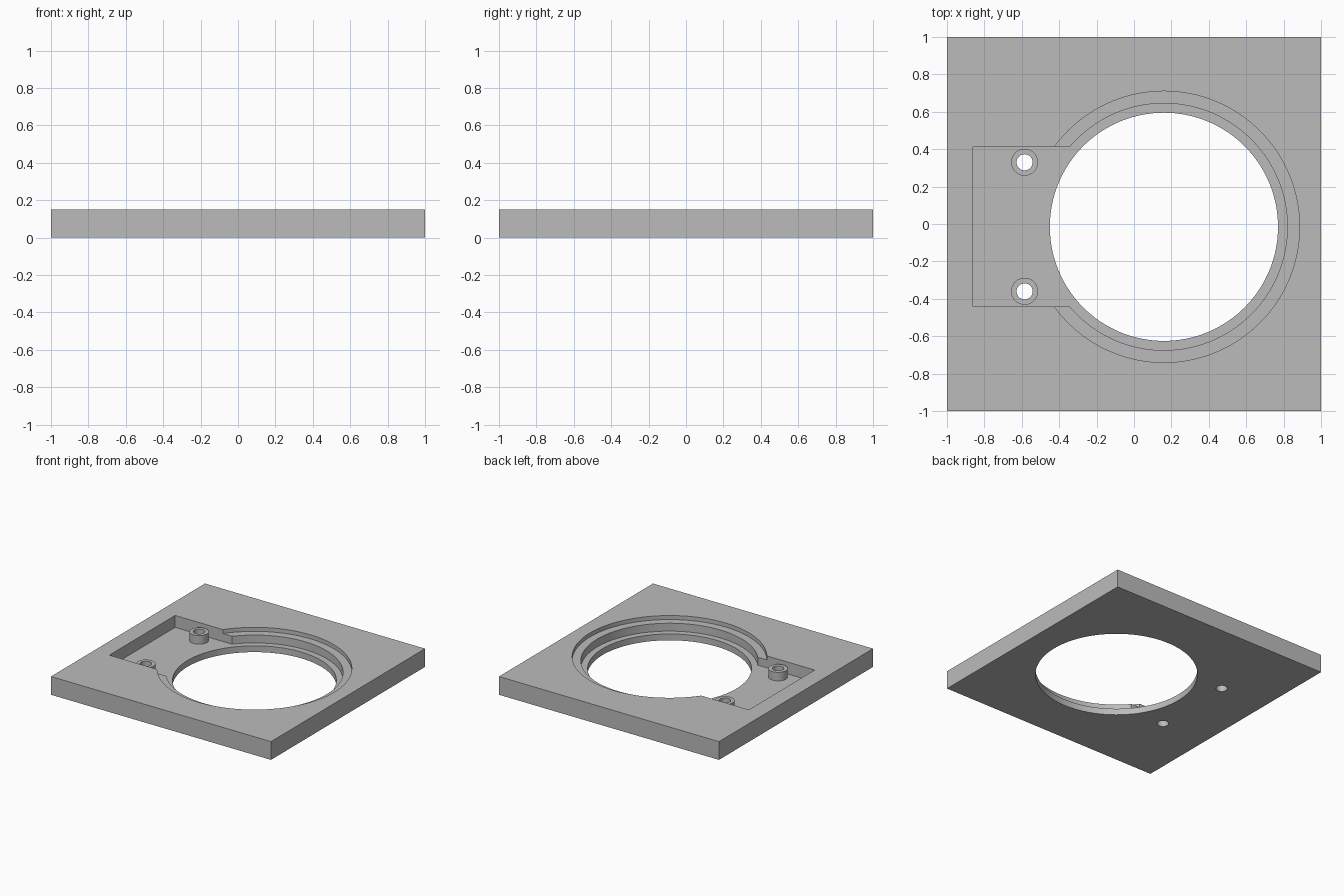
import bpy
import math

if "Cube" in bpy.data.objects:
    bpy.data.objects.remove(bpy.data.objects["Cube"])

TOP = 0.15            # plate thickness
FLOOR = 0.052         # height of the pocket floor
STEP = 0.117          # height of the shallow ring step
CX, CY = 0.16, -0.015 # centre of the round opening

grey = bpy.data.materials.new("plain grey")
grey.diffuse_color = (0.5, 0.5, 0.5, 1)
grey.use_nodes = True
grey.node_tree.nodes["Principled BSDF"].inputs["Base Color"].default_value = grey.diffuse_color


def box(name, x0, x1, y0, y1, z0, z1):
    bpy.ops.mesh.primitive_cube_add(
        size=1, location=((x0 + x1) / 2, (y0 + y1) / 2, (z0 + z1) / 2))
    ob = bpy.context.object
    ob.name = name
    ob.scale = (x1 - x0, y1 - y0, z1 - z0)
    bpy.ops.object.transform_apply(location=True, rotation=True, scale=True)
    ob.data.materials.append(grey)
    return ob


def cylinder(name, x, y, r, z0, z1, sides):
    bpy.ops.mesh.primitive_cylinder_add(
        vertices=sides, radius=r, depth=z1 - z0, location=(x, y, (z0 + z1) / 2))
    ob = bpy.context.object
    ob.name = name
    bpy.ops.object.transform_apply(location=True, rotation=True, scale=True)
    ob.data.materials.append(grey)
    return ob


def combine(target, tool, operation):
    mod = target.modifiers.new(tool.name, 'BOOLEAN')
    mod.operation = operation
    mod.solver = 'EXACT'
    mod.object = tool
    bpy.context.view_layer.objects.active = target
    bpy.ops.object.modifier_apply(modifier=mod.name)
    bpy.data.objects.remove(tool, do_unlink=True)


# Square plate
plate = box("mounting_plate", -1, 1, -1, 1, 0, TOP)

# Stepped round opening: shallow ring, deep ledge, through hole
for name, r, z0 in (("ring_step", 0.725, STEP),
                    ("ledge", 0.66, FLOOR),
                    ("opening", 0.61, -0.1)):
    combine(plate, cylinder(name, CX, CY, r, z0, 0.3, 128), 'DIFFERENCE')

# Rectangular pocket running into the opening
combine(plate, box("pocket", -0.86, 0.1, -0.442, 0.412, FLOOR, 0.3), 'DIFFERENCE')

# Two screw bosses standing on the pocket floor, drilled through
for side in (-1, 1):
    x, y = -0.585, CY + side * 0.345
    combine(plate, cylinder("boss", x, y, 0.072, 0.02, 0.122, 48), 'UNION')
    combine(plate, cylinder("screw_hole", x, y, 0.043, -0.1, 0.3, 48), 'DIFFERENCE')

# Single material, smooth round walls with sharp rims
plate.data.materials.clear()
plate.data.materials.append(grey)
for p in plate.data.polygons:
    p.material_index = 0
bpy.ops.object.select_all(action='DESELECT')
plate.select_set(True)
bpy.context.view_layer.objects.active = plate
bpy.ops.object.shade_smooth_by_angle(angle=math.radians(30))
